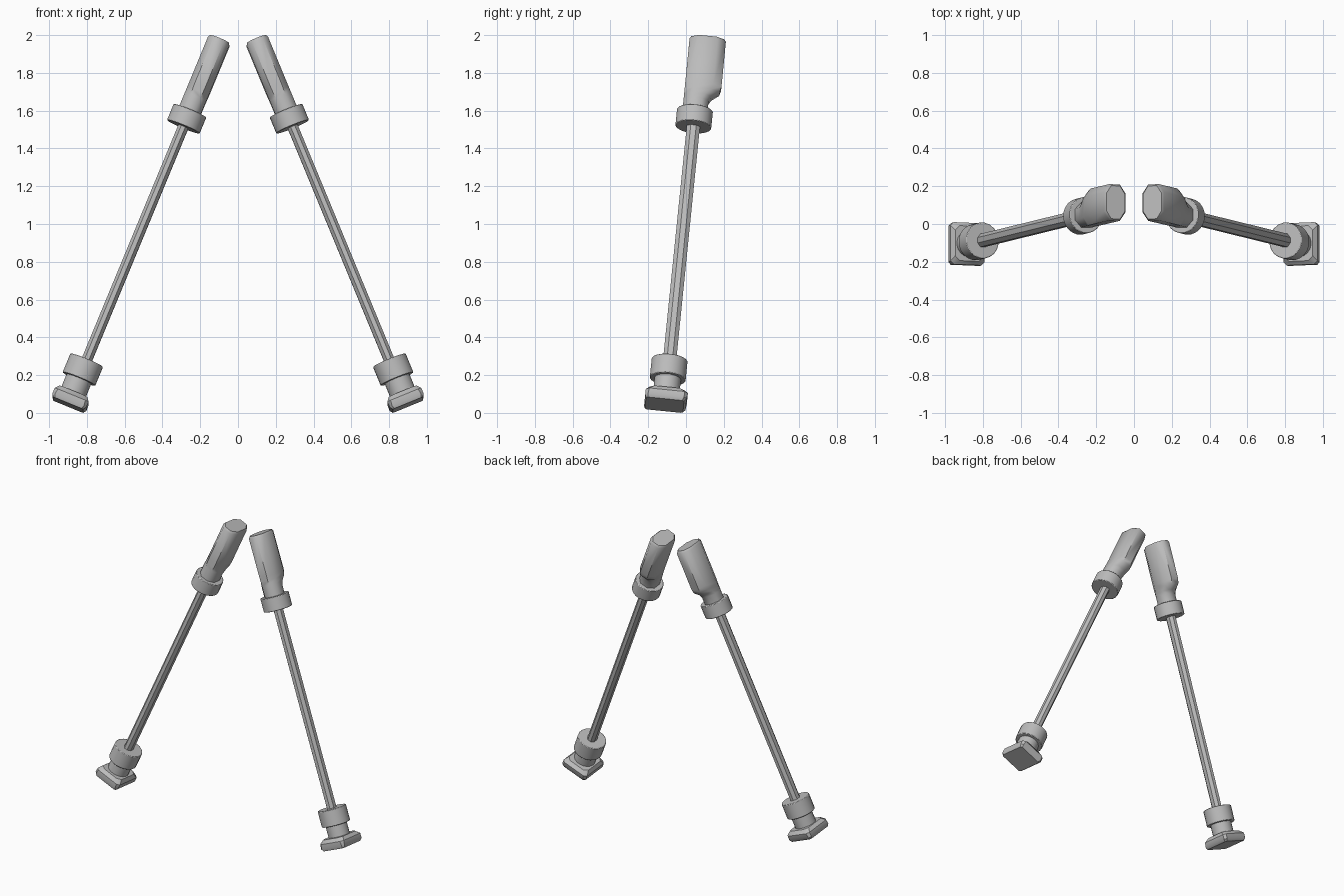
import bpy, bmesh
from math import cos, sin, tau, radians
from mathutils import Vector

cube = bpy.data.objects.get("Cube")
if cube:
    bpy.data.objects.remove(cube)

grey = bpy.data.materials.new("plain grey")
grey.use_nodes = True
COLOUR = (0.5, 0.5, 0.5, 1)
grey.diffuse_color = COLOUR
grey.node_tree.nodes["Principled BSDF"].inputs["Base Color"].default_value = COLOUR

# Frame of the left leg: up runs along the leg, back across it, side outwards
TOP_COLLAR = Vector((0.272, 0.043, 1.557))
LOW_COLLAR = Vector((0.822, -0.092, 0.228))
up = (TOP_COLLAR - LOW_COLLAR).normalized()
back = Vector((0, up.z, -up.y)).normalized()
side = back.cross(up)
LOW = -(TOP_COLLAR - LOW_COLLAR).length


def ring(rx, ry, sides):
    """Elliptical section with flats facing the sides."""
    k = 1 / cos(tau / sides / 2)
    return [(rx * k * cos(tau * (i + .5) / sides), ry * k * sin(tau * (i + .5) / sides))
            for i in range(sides)]


def block(w, front, rear, cx, cy):
    """Rectangular section with cut corners."""
    return [(w, rear - cy), (w - cx, rear), (cx - w, rear), (-w, rear - cy),
            (-w, front + cy), (cx - w, front), (w - cx, front), (w, front + cy)]


def loft(name, sections, angle=30, bevel=0):
    """Skin sections (height along leg, outline) and mirror to the other leg."""
    bm = bmesh.new()
    loops = [[bm.verts.new(TOP_COLLAR + up * t + side * x + back * y) for x, y in pts]
             for t, pts in sections]
    n = len(loops[0])
    for a, b in zip(loops, loops[1:]):
        for i in range(n):
            j = (i + 1) % n
            bm.faces.new((a[i], a[j], b[j], b[i]))
    bm.faces.new(loops[0])
    bm.faces.new(loops[-1])
    bmesh.ops.recalc_face_normals(bm, faces=bm.faces)
    mesh = bpy.data.meshes.new(name)
    bm.to_mesh(mesh)
    bm.free()
    mesh.materials.append(grey)
    obj = bpy.data.objects.new(name, mesh)
    bpy.context.collection.objects.link(obj)
    bpy.ops.object.select_all(action='DESELECT')
    obj.select_set(True)
    bpy.context.view_layer.objects.active = obj
    bpy.ops.object.shade_smooth_by_angle(angle=radians(angle))
    if bevel:
        mod = obj.modifiers.new("soft edges", 'BEVEL')
        mod.width = bevel
        mod.segments = 2
    mirror = obj.modifiers.new("other leg", 'MIRROR')
    mirror.use_axis[0] = True
    mirror.use_clip = False
    mirror.use_mirror_merge = False
    return obj


def tube(name, low, high, rx, ry, sides, bevel=0):
    outline = ring(rx, ry, sides)
    return loft(name, [(low, outline), (high, outline)], bevel=bevel)


# Handles: round at the collar, stepping out behind into a deep grip
loft("handles", [
    (0.02, block(.061, -.066, .066, .034, .036)),
    (0.10, block(.061, -.066, .067, .034, .036)),
    (0.125, block(.061, -.066, .082, .034, .038)),
    (0.155, block(.061, -.066, .119, .032, .043)),
    (0.185, block(.061, -.066, .127, .031, .045)),
    (0.445, block(.061, -.067, .126, .031, .045)),
    (0.459, block(.053, -.059, .117, .028, .042)),
], angle=50)

# Collars and rods
tube("upper_collars", -.046, .046, .093, .095, 20, bevel=.004)
tube("rods", LOW, 0, .028, .035, 8)
tube("lower_collars", LOW - .053, LOW + .055, .093, .095, 20, bevel=.004)

# Ankles and foot pads
BOTTOM = -1.647
tube("ankles", BOTTOM + .03, LOW, .07, .07, 20)
loft("foot_pads", [
    (BOTTOM, block(.086, -.104, .098, .01, .01)),
    (BOTTOM + .016, block(.097, -.110, .110, .014, .014)),
    (BOTTOM + .048, block(.097, -.110, .114, .018, .018)),
    (BOTTOM + .072, block(.080, -.092, .094, .025, .025)),
], angle=35)
